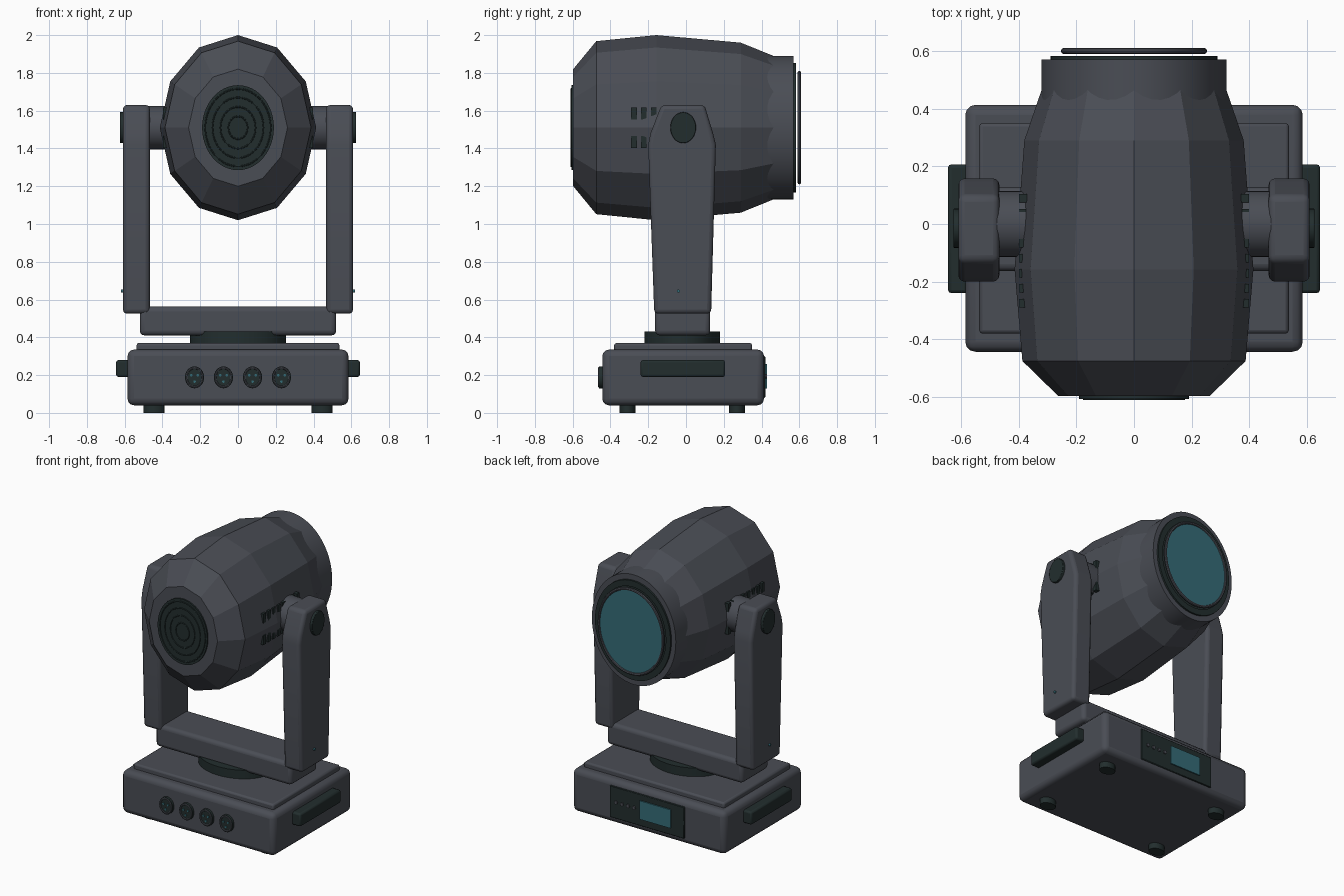
import bpy, bmesh, math
from mathutils import Matrix, Vector

if "Cube" in bpy.data.objects:
    bpy.data.objects.remove(bpy.data.objects["Cube"])


def material(name, rgb):
    m = bpy.data.materials.new(name)
    m.diffuse_color = (*rgb, 1)
    m.use_nodes = True
    m.node_tree.nodes["Principled BSDF"].inputs["Base Color"].default_value = m.diffuse_color
    return m


GREY = material("housing grey", (0.068, 0.074, 0.090))
DARK = material("dark rubber", (0.016, 0.027, 0.027))
TEAL = material("teal glass", (0.035, 0.150, 0.185))

AXIS_Z = 1.51          # height of the head's centre line
SQUASH = 0.845         # head is narrower than it is tall
MID_Y = -0.015         # centre of base and yoke in depth


def finish(name, bm, mat, bevel=0, segments=3, smooth=True):
    bmesh.ops.recalc_face_normals(bm, faces=bm.faces[:])
    me = bpy.data.meshes.new(name)
    bm.to_mesh(me)
    bm.free()
    me.materials.append(mat)
    ob = bpy.data.objects.new(name, me)
    bpy.context.collection.objects.link(ob)
    if smooth:
        bpy.ops.object.select_all(action='DESELECT')
        ob.select_set(True)
        bpy.context.view_layer.objects.active = ob
        bpy.ops.object.shade_smooth_by_angle(angle=math.radians(35))
    if bevel:
        mod = ob.modifiers.new("Bevel", 'BEVEL')
        mod.width, mod.segments = bevel, segments
        mod.limit_method = 'ANGLE'
    return ob


def box(name, lo, hi, mat, bevel=0, segments=3):
    lo, hi = Vector(lo), Vector(hi)
    bm = bmesh.new()
    bmesh.ops.create_cube(bm, size=1, matrix=Matrix.Translation((lo + hi) / 2)
                          @ Matrix.Diagonal((*(hi - lo), 1)))
    return finish(name, bm, mat, bevel, segments)


def lathe(name, profile, mat, centre, axis='Y', scale=(1, 1), sides=48,
          smooth=True, closed=False, bevel=0):
    """Sweep (radius, position) pairs around an axis; ends are capped unless closed."""
    bm = bmesh.new()
    c = Vector(centre)
    rings = []
    for r, t in profile:
        ring = []
        for i in range(sides):
            a = math.tau * i / sides
            u, v = r * math.cos(a) * scale[0], r * math.sin(a) * scale[1]
            p = {'X': (t, u, v), 'Y': (u, t, v), 'Z': (u, v, t)}[axis]
            ring.append(bm.verts.new(c + Vector(p)))
        rings.append(ring)
    pairs = list(zip(rings, rings[1:]))
    if closed:
        pairs.append((rings[-1], rings[0]))
    else:
        bm.faces.new(rings[0])
        bm.faces.new(rings[-1])
    for a, b in pairs:
        for i in range(sides):
            j = (i + 1) % sides
            bm.faces.new((a[i], a[j], b[j], b[i]))
    return finish(name, bm, mat, bevel, 2, smooth)


def hoop(name, radius, thick, y, mat, x=0, z=AXIS_Z, sides=48):
    prof = [(radius + thick * math.cos(k * math.tau / 8),
             thick * math.sin(k * math.tau / 8)) for k in range(8)]
    return lathe(name, prof, mat, (x, y, z), 'Y', (SQUASH, 1), sides, closed=True)


# --- base ---
box("base", (-0.585, -0.443, 0.04), (0.585, 0.413, 0.335), GREY, 0.035)
box("base_top_plate", (-0.537, -0.38, 0.32), (0.537, 0.35, 0.37), GREY, 0.012, 2)
lathe("turntable", [(1, 0.36), (1, 0.43)], DARK, (0, MID_Y - 0.005, 0), 'Z', (0.254, 0.2))
for x in (-0.445, 0.445):
    for y in (-0.31, 0.27):
        lathe("foot", [(1, 0), (1, 0.05)], DARK, (x, y, 0), 'Z', (0.055, 0.042), 24)
for s in (-1, 1):
    a, b = sorted((s * 0.575, s * 0.645))
    box("side_handle", (a, -0.24, 0.19), (b, 0.207, 0.28), DARK, 0.012, 2)

# --- front sockets with three pins each ---
for x in (-0.23, -0.077, 0.077, 0.23):
    at = (x, 0, 0.188)
    lathe("socket", [(0.058, -0.43), (0.058, -0.46)], DARK, at, 'Y', (0.88, 1), 24)
    hoop("socket_rim", 0.05, 0.006, -0.459, GREY, x, 0.188, 24)
    for k in range(3):
        a = math.radians(90 + 120 * k + 180)
        lathe("socket_pin", [(0.007, -0.455), (0.007, -0.465)], TEAL,
              (x + 0.02 * math.cos(a), 0, 0.188 + 0.022 * math.sin(a)), 'Y', sides=10)

# --- control panel on the back ---
box("control_panel", (-0.28, 0.40, 0.08), (0.29, 0.42, 0.30), DARK, 0.004, 1)
box("screen", (-0.18, 0.419, 0.13), (0.055, 0.428, 0.258), TEAL)
for k in range(4):
    lathe("panel_button", [(0.012, 0.415), (0.012, 0.428)], GREY,
          (0.24 - 0.046 * k, 0, 0.195), 'Y', sides=12)

# --- yoke ---
box("yoke_crossbar", (-0.52, -0.163, 0.41), (0.52, 0.128, 0.563), GREY, 0.025)
ARM = [(-0.168, 0.525), (0.133, 0.525), (0.158, 1.42), (0.145, 1.475),
       (0.098, 1.63), (-0.13, 1.63), (-0.188, 1.48), (-0.2, 1.42)]
for s in (-1, 1):
    bm = bmesh.new()
    f = bm.faces.new([bm.verts.new((s * 0.467, y, z)) for y, z in ARM])
    ext = bmesh.ops.extrude_face_region(bm, geom=[f])["geom"]
    bmesh.ops.translate(bm, vec=(s * 0.142, 0, 0),
                        verts=[g for g in ext if isinstance(g, bmesh.types.BMVert)])
    finish("yoke_arm", bm, GREY, 0.022)
    lathe("pivot", [(0.115, s * 0.33), (0.115, s * 0.48)], GREY,
          (0, MID_Y + 0.015, AXIS_Z), 'X', sides=32)
    lathe("pivot_cap", [(1, s * 0.60), (1, s * 0.626)], DARK,
          (0, MID_Y, AXIS_Z), 'X', (0.068, 0.082), 32, bevel=0.003)
    lathe("arm_light", [(0.008, s * 0.60), (0.008, s * 0.619)], TEAL,
          (0, -0.04, 0.645), 'X', sides=12)

# --- faceted head ---
HEAD = [(0.31, -0.597), (0.458, -0.475), (0.49, -0.157), (0.45, 0.29), (0.365, 0.50)]
lathe("head_shell", HEAD, GREY, (0, 0, AXIS_Z), 'Y', (SQUASH, 1), 12, smooth=False)

# --- lens barrel and lens ---
lathe("lens_barrel", [(0.38, 0.38), (0.38, 0.57), (0.335, 0.57), (0.335, 0.40)], GREY,
      (0, 0, AXIS_Z), 'Y', (SQUASH, 1), 64)
lathe("lens_bezel", [(0.342, 0.55), (0.342, 0.582), (0.30, 0.582), (0.30, 0.572)], DARK,
      (0, 0, AXIS_Z), 'Y', (SQUASH, 1), 64)
hoop("lens_ring", 0.29, 0.01, 0.60, GREY, sides=64)
lathe("lens", [(0.285, 0.595), (0.285, 0.601)], TEAL, (0, 0, AXIS_Z), 'Y', (SQUASH, 1), 64)

# --- rear fan grille ---
lathe("fan_grille", [(0.225, -0.58), (0.225, -0.607)], DARK, (0, 0, AXIS_Z), 'Y', (SQUASH, 1))
for r in (0.06, 0.11, 0.16, 0.205):
    hoop("grille_ring", r, 0.005, -0.606, DARK)

# --- cooling slots on both sides of the head ---
for s in (-1, 1):
    for dz in (-0.075, 0.075):
        for k in range(8):
            y = -0.275 + 0.052 * k
            a, b = sorted((s * 0.34, s * 0.398))
            box("cooling_slot", (a, y - 0.015, AXIS_Z + dz - 0.032),
                (b, y + 0.015, AXIS_Z + dz + 0.032), DARK)
